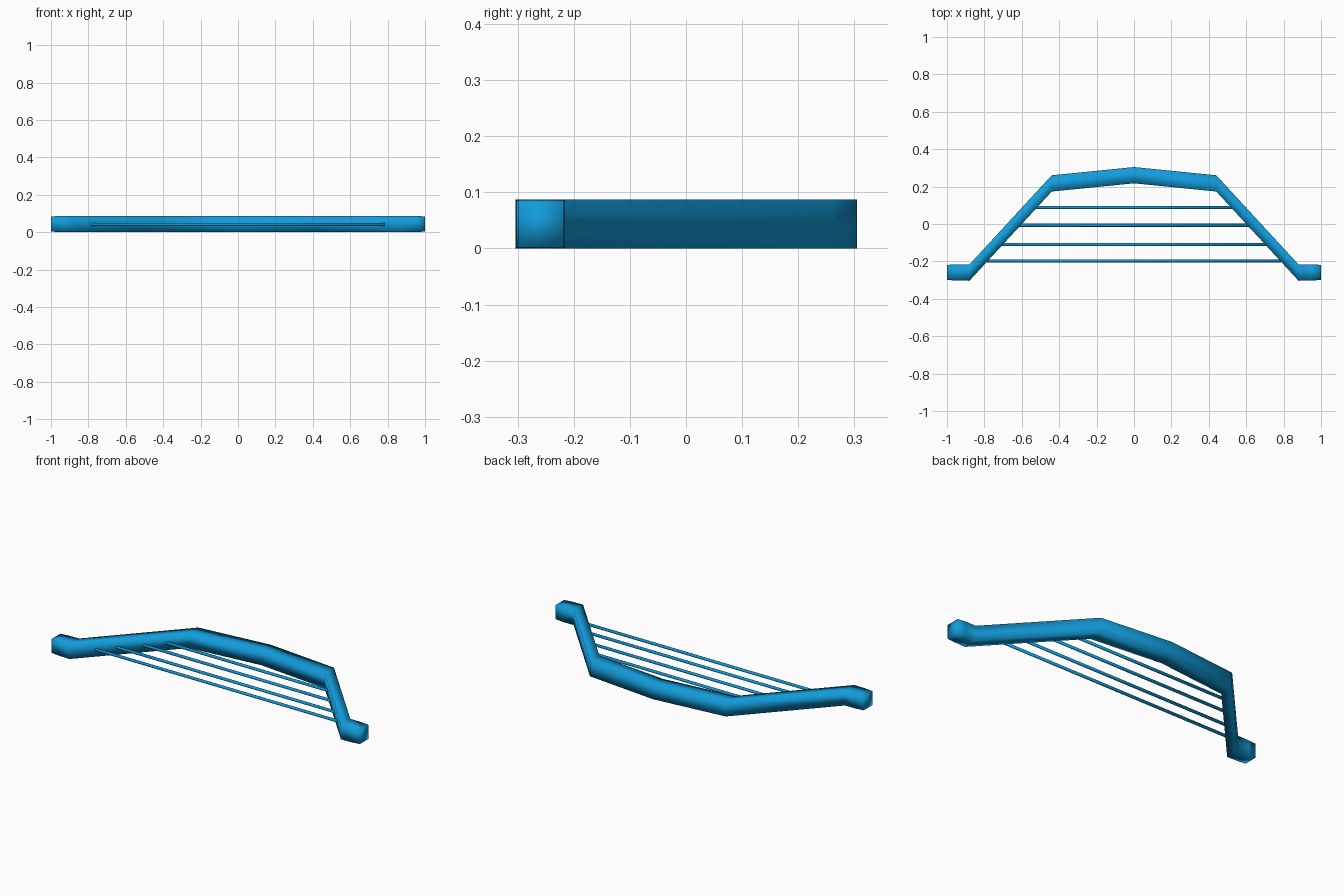
import bpy, bmesh, math
from mathutils import Matrix

if "Cube" in bpy.data.objects:
    bpy.data.objects.remove(bpy.data.objects["Cube"])

blue = bpy.data.materials.new("bright blue")
blue.diffuse_color = (0.006, 0.33, 0.70, 1)
blue.use_nodes = True
blue.node_tree.nodes["Principled BSDF"].inputs["Base Color"].default_value = blue.diffuse_color


def finish(bm, name):
    bmesh.ops.recalc_face_normals(bm, faces=bm.faces)
    mesh = bpy.data.meshes.new(name)
    bm.to_mesh(mesh)
    bm.free()
    mesh.materials.append(blue)
    mesh.shade_smooth()
    obj = bpy.data.objects.new(name, mesh)
    bpy.context.collection.objects.link(obj)
    return obj


# bent frame: a square section swept across x, (x, centre y, half size)
half = [(0.0, 0.261, 0.0435), (0.44, 0.217, 0.0435),
        (0.88, -0.260, 0.0435), (0.95, -0.259, 0.0430), (1.0, -0.259, 0.0405)]
path = [(-x, y, h) for x, y, h in reversed(half[1:])] + half
bm = bmesh.new()
rings = []
for x, y, h in path:
    rings.append([bm.verts.new((x, y + sy * h, 0.0435 + sz * h))
                  for sy, sz in ((-1, -1), (1, -1), (1, 1), (-1, 1))])
for a, b in zip(rings, rings[1:]):
    for i in range(4):
        j = (i + 1) % 4
        bm.faces.new((a[i], a[j], b[j], b[i]))
bm.faces.new(rings[0])
bm.faces.new(rings[-1])
finish(bm, "bent_frame")

# thin cross rods, (y, half length)
for n, (y, length) in enumerate([(0.088, 0.535), (-0.007, 0.62),
                                 (-0.110, 0.715), (-0.197, 0.785)]):
    bm = bmesh.new()
    bmesh.ops.create_cone(
        bm, cap_ends=True, segments=8, radius1=0.0085, radius2=0.0085,
        depth=2 * length,
        matrix=Matrix.Translation((0, y, 0.041)) @ Matrix.Rotation(math.pi / 2, 4, 'Y'))
    finish(bm, f"cross_rod_{n + 1}")
